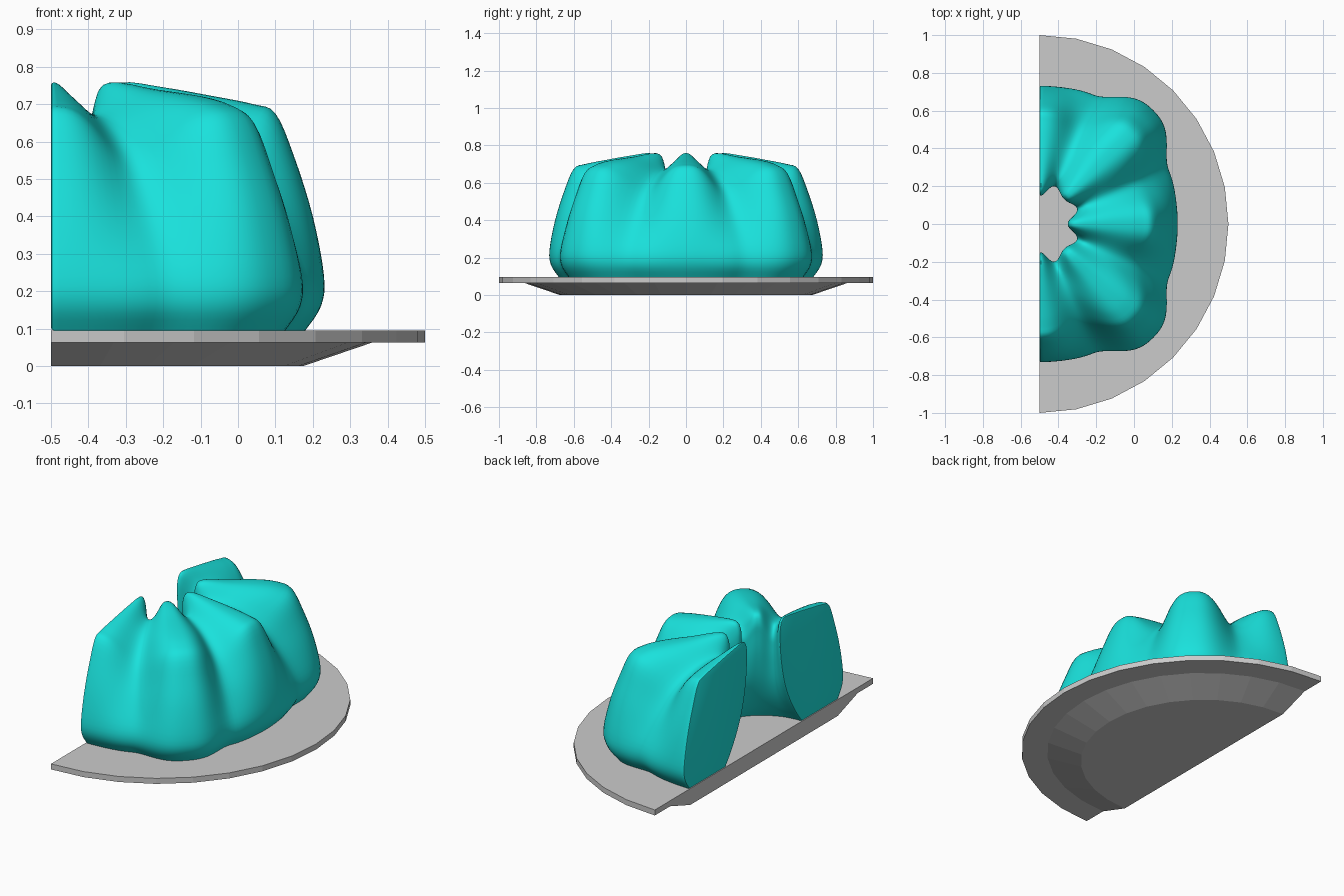
import bpy, bmesh
from math import sin, cos, pi, radians

if "Cube" in bpy.data.objects:
    bpy.data.objects.remove(bpy.data.objects["Cube"])

CX = -0.5  # centre of the half-round shapes


def loft(name, loops, bevel=0.0):
    """Bridge closed loops in order and cap both ends."""
    bm = bmesh.new()
    rings = [[bm.verts.new(p) for p in loop] for loop in loops]
    n = len(rings[0])
    for a, b in zip(rings, rings[1:]):
        for i in range(n):
            j = (i + 1) % n
            bm.faces.new((a[i], a[j], b[j], b[i]))
    caps = [bm.faces.new(rings[0]), bm.faces.new(rings[-1])]
    bmesh.ops.recalc_face_normals(bm, faces=bm.faces[:])
    if bevel:
        edges = [e for f in caps for e in f.edges]
        bmesh.ops.bevel(bm, geom=edges, offset=bevel, segments=2,
                        profile=0.5, affect='EDGES')
    me = bpy.data.meshes.new(name)
    bm.to_mesh(me)
    bm.free()
    ob = bpy.data.objects.new(name, me)
    bpy.context.collection.objects.link(ob)
    return ob


def smooth_profile(pts, steps=4):
    """Catmull-Rom through open profile points."""
    p = [pts[0]] + pts + [pts[-1]]
    out = []
    for i in range(1, len(p) - 2):
        for s in range(steps):
            t = s / steps
            out.append(tuple(
                0.5 * (2 * b + (c - a) * t + (2 * a - 5 * b + 4 * c - d) * t * t
                       + (3 * b - a - 3 * c + d) * t ** 3)
                for a, b, c, d in zip(p[i - 1], p[i], p[i + 1], p[i + 2])))
    return out + [pts[-1]]


# Plate: faceted half disc with a tapered foot
def half_circle(r, z, segs=16):
    return [(CX + r * sin(pi * i / segs), -r * cos(pi * i / segs), z)
            for i in range(segs + 1)]


loft("plate", [half_circle(r, z) for r, z in
               ((0.675, 0), (0.86, 0.063), (1.0, 0.063), (1.0, 0.095))])

# Jelly: radial profiles (radius, height) of narrow lobe, wide lobe and groove
narrow = smooth_profile([
    (.35, .095), (.30, .16), (.24, .26), (.19, .38), (.16, .52), (.15, .64),
    (.155, .72), (.19, .758), (.30, .745), (.43, .722), (.54, .70), (.60, .675),
    (.65, .56), (.70, .40), (.73, .24), (.722, .16), (.68, .095)])
wide = smooth_profile([
    (.36, .095), (.31, .16), (.26, .26), (.22, .38), (.195, .52), (.188, .64),
    (.19, .72), (.23, .758), (.38, .74), (.54, .722), (.64, .70), (.71, .66),
    (.765, .54), (.815, .40), (.85, .24), (.84, .16), (.79, .095)])
groove = smooth_profile([
    (.355, .095), (.31, .16), (.265, .25), (.235, .35), (.22, .46), (.215, .55),
    (.22, .62), (.26, .668), (.33, .668), (.41, .645), (.49, .60), (.56, .54),
    (.62, .46), (.68, .36), (.735, .24), (.735, .16), (.69, .095)])

loops = []
for k in range(97):
    a = radians(-90 + 180 * k / 96)
    w = ((1 - cos(8 * a)) / 2) ** 1.4
    lobe = wide if radians(22.5) < abs(a) < radians(67.5) else narrow
    loop = []
    for (r0, z0), (r1, z1) in zip(lobe, groove):
        r, z = r0 + (r1 - r0) * w, z0 + (z1 - z0) * w
        loop.append((CX + r * cos(a), r * sin(a), z))
    loops.append(loop)
jelly = loft("jelly", loops, bevel=0.008)

mat = bpy.data.materials.new("turquoise_jelly")
mat.diffuse_color = (0.01, 0.76, 0.72, 1)
mat.use_nodes = True
mat.node_tree.nodes["Principled BSDF"].inputs["Base Color"].default_value = mat.diffuse_color
jelly.data.materials.append(mat)

bpy.context.view_layer.objects.active = jelly
jelly.select_set(True)
bpy.ops.object.shade_smooth_by_angle(angle=radians(40))
